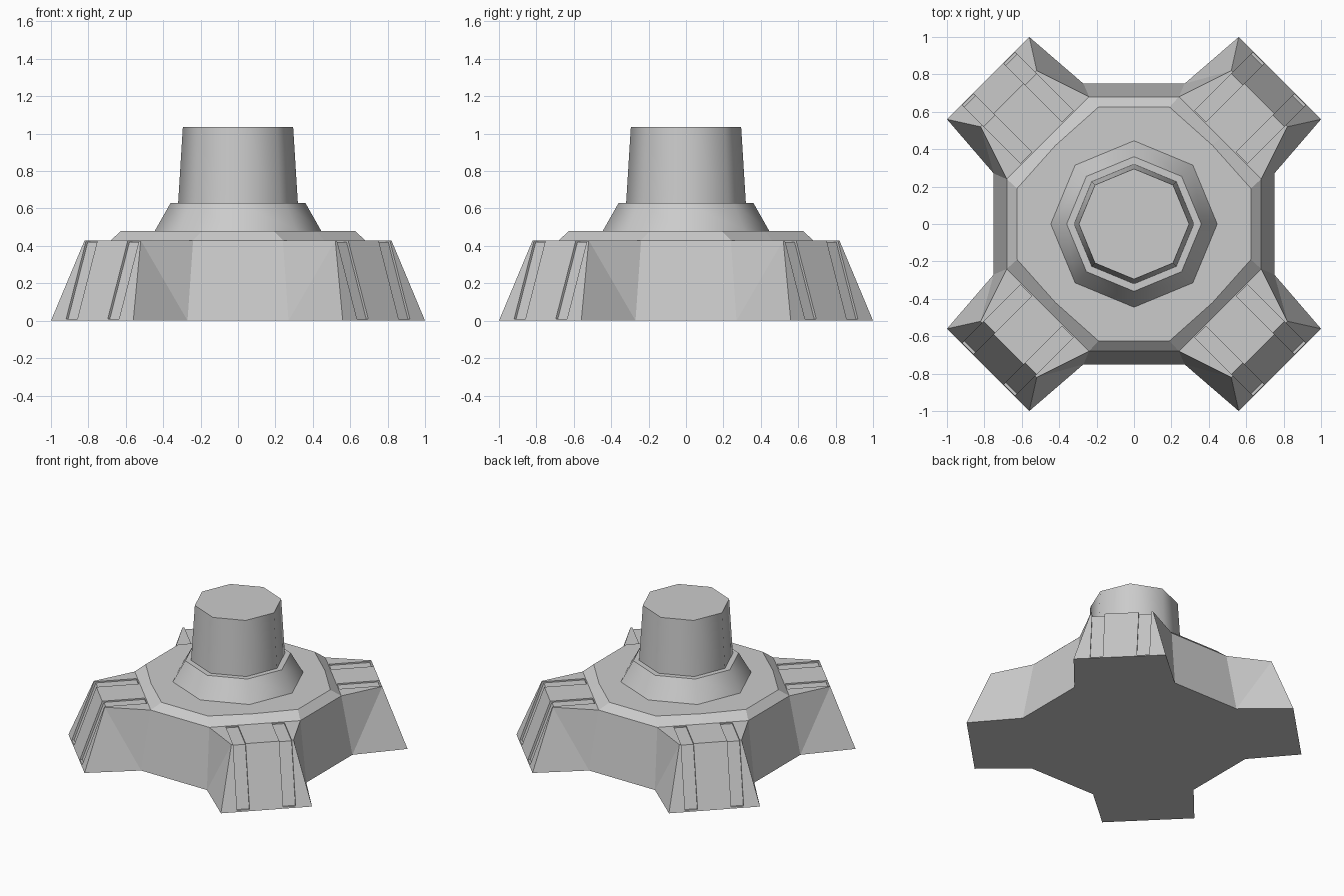
import bpy, bmesh
from math import radians, cos, sin, pi

if "Cube" in bpy.data.objects:
    bpy.data.objects.remove(bpy.data.objects["Cube"])


def finish(name, bm):
    bmesh.ops.recalc_face_normals(bm, faces=bm.faces[:])
    me = bpy.data.meshes.new(name)
    bm.to_mesh(me)
    bm.free()
    ob = bpy.data.objects.new(name, me)
    bpy.context.collection.objects.link(ob)
    return ob


def select(ob):
    bpy.ops.object.select_all(action='DESELECT')
    bpy.context.view_layer.objects.active = ob
    ob.select_set(True)


def ring4(bm, pts, z):
    """Copy one quadrant's points around all four quadrants."""
    out = []
    for k in range(4):
        c, s = round(cos(k * pi / 2)), round(sin(k * pi / 2))
        out += [bm.verts.new((c * x - s * y, s * x + c * y, z)) for x, y in pts]
    return out


# Four-legged base with a chamfered deck
bm = bmesh.new()
foot = ring4(bm, [(.75, .27), (1, .56), (.56, 1), (.27, .75)], 0)
rim = ring4(bm, [(.68, .24), (.82, .52), (.52, .82), (.24, .68)], .43)
knee = ring4(bm, [(.46, .46)], .43)
deck = ring4(bm, [(.625, .19), (.42, .42), (.19, .625)], .48)
bm.faces.new(foot[::-1])
bm.faces.new(deck)
for i in range(16):
    j = (i + 1) % 16
    a, b, c, d = foot[i], foot[j], rim[j], rim[i]
    if i % 4 == 0:        # twisted leg flanks, split from inner foot to outer rim
        bm.faces.new((a, b, c))
        bm.faces.new((a, c, d))
    elif i % 4 == 2:
        bm.faces.new((a, b, d))
        bm.faces.new((b, c, d))
    else:
        bm.faces.new((a, b, c, d))
for q in range(4):
    r0, r1, r2, r3 = rim[4 * q:4 * q + 4]
    d0, d1, d2 = deck[3 * q:3 * q + 3]
    k = knee[q]
    bm.faces.new((r0, r1, r2, r3, k))
    bm.faces.new((r0, k, d1, d0))
    bm.faces.new((k, r3, d2, d1))
    bm.faces.new((r3, rim[(4 * q + 4) % 16], deck[(3 * q + 3) % 12], d2))
base = finish("legged_base", bm)

# Two shallow grooves running up and over each leg
profile = [(1.084, .01), (1.25, .01), (1.25, .6), (.658, .6), (.658, .42), (.936, .42)]
bm = bmesh.new()
for q in range(4):
    ang = pi / 4 + q * pi / 2
    c, s = cos(ang), sin(ang)
    for lo, hi in ((-.2, -.115), (.115, .2)):
        sides = [[bm.verts.new((c * r - s * w, s * r + c * w, z)) for r, z in profile]
                 for w in (lo, hi)]
        bm.faces.new(sides[0])
        bm.faces.new(sides[1][::-1])
        for i in range(len(profile)):
            j = (i + 1) % len(profile)
            bm.faces.new((sides[0][i], sides[1][i], sides[1][j], sides[0][j]))
cutter = finish("groove_cutter", bm)
cutter.hide_render = True
mod = base.modifiers.new("grooves", 'BOOLEAN')
mod.operation = 'DIFFERENCE'
mod.solver = 'EXACT'
mod.object = cutter
select(base)
bpy.ops.object.modifier_apply(modifier=mod.name)
bpy.data.objects.remove(cutter)


# Eight-sided collar and post, smooth around the sides
def tapered(name, r1, r2, z1, z2):
    bpy.ops.mesh.primitive_cone_add(vertices=8, radius1=r1, radius2=r2,
                                    depth=z2 - z1, location=(0, 0, (z1 + z2) / 2))
    ob = bpy.context.object
    ob.name = name
    bpy.ops.object.shade_smooth_by_angle(angle=radians(50))


tapered("collar", .445, .36, .48, .63)
tapered("post", .32, .295, .63, 1.035)
